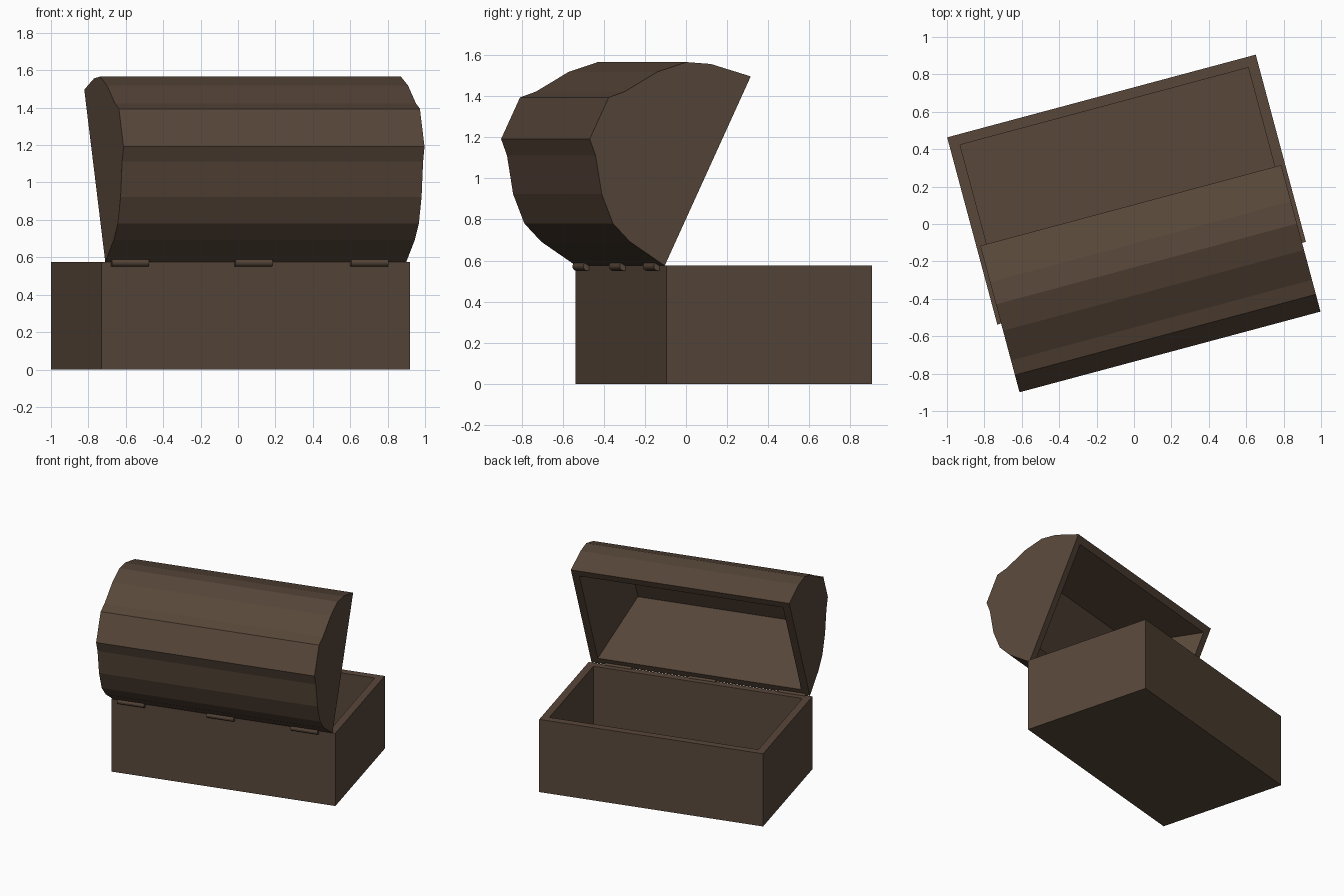
import bpy, bmesh, math
from mathutils import Matrix, Vector

if "Cube" in bpy.data.objects:
    bpy.data.objects.remove(bpy.data.objects["Cube"])

TURN = Matrix.Rotation(math.radians(15), 4, 'Z')
CU, CV = 0.009, 0.188           # chest centre in its own turned frame
HALF_L, HALF_W, TOP = 0.854, 0.518, 0.575
HINGE_V = CV - HALF_W
WALL = 0.08

wood = bpy.data.materials.new("dark brown wood")
wood.diffuse_color = (0.098, 0.063, 0.042, 1)
wood.use_nodes = True
wood.node_tree.nodes["Principled BSDF"].inputs["Base Color"].default_value = wood.diffuse_color


def finish(name, bm, matrix):
    bmesh.ops.recalc_face_normals(bm, faces=bm.faces)
    me = bpy.data.meshes.new(name)
    bm.to_mesh(me)
    bm.free()
    me.materials.append(wood)
    ob = bpy.data.objects.new(name, me)
    bpy.context.collection.objects.link(ob)
    ob.matrix_world = TURN @ matrix
    return ob


def hollow(bm, face, wall, depth, taper=(0, 0)):
    """Inset a face and push it inward, optionally narrowing in x and y."""
    n = face.normal.copy()
    bmesh.ops.inset_individual(bm, faces=[face], thickness=wall)
    inner = bmesh.ops.extrude_discrete_faces(bm, faces=[face])["faces"][0]
    c = inner.calc_center_median()
    for v in inner.verts:
        d = v.co - c
        v.co.x -= math.copysign(taper[0], d.x)
        v.co.y -= math.copysign(taper[1], d.y)
        v.co -= n * depth


# Box: open-topped, straight walls
bm = bmesh.new()
bmesh.ops.create_cube(bm, size=1, matrix=Matrix.Diagonal((2 * HALF_L, 2 * HALF_W, TOP, 1)))
bm.normal_update()
hollow(bm, max(bm.faces, key=lambda f: f.calc_center_median().z), WALL, TOP - 0.08)
finish("chest_box", bm, Matrix.Translation((CU, CV, TOP / 2)))

# Lid: symmetric arched profile (depth, height), tilted open about the hinge edge
half = [(0, 0), (0.031, 0.208), (0.075, 0.323), (0.18, 0.435), (0.337, 0.543), (0.397, 0.604)]
LID_W, LID_L = 1.018, 0.833
profile = half + [(LID_W - s, h) for s, h in reversed(half)]
bm = bmesh.new()
start = bm.faces.new([bm.verts.new((-LID_L, s, h)) for s, h in profile])
ext = bmesh.ops.extrude_face_region(bm, geom=[start], use_keep_orig=True)["geom"]
bmesh.ops.translate(bm, vec=Vector((2 * LID_L, 0, 0)),
                    verts=[g for g in ext if isinstance(g, bmesh.types.BMVert)])
bmesh.ops.recalc_face_normals(bm, faces=bm.faces)
bm.normal_update()
hollow(bm, min(bm.faces, key=lambda f: f.calc_center_median().z), WALL, 0.43, (0.2, 0.23))
finish("chest_lid", bm, Matrix.Translation((CU, HINGE_V - 0.003, TOP))
       @ Matrix.Rotation(math.radians(64.8), 4, 'X'))

# Hinges: three small barrels along the front edge
for i, u in enumerate((-0.69, -0.006, 0.634)):
    bm = bmesh.new()
    bmesh.ops.create_cone(bm, cap_ends=True, segments=12, radius1=0.022, radius2=0.022, depth=0.205)
    finish("hinge_%d" % (i + 1), bm, Matrix.Translation((u, HINGE_V - 0.008, 0.572))
           @ Matrix.Rotation(math.pi / 2, 4, 'Y'))
